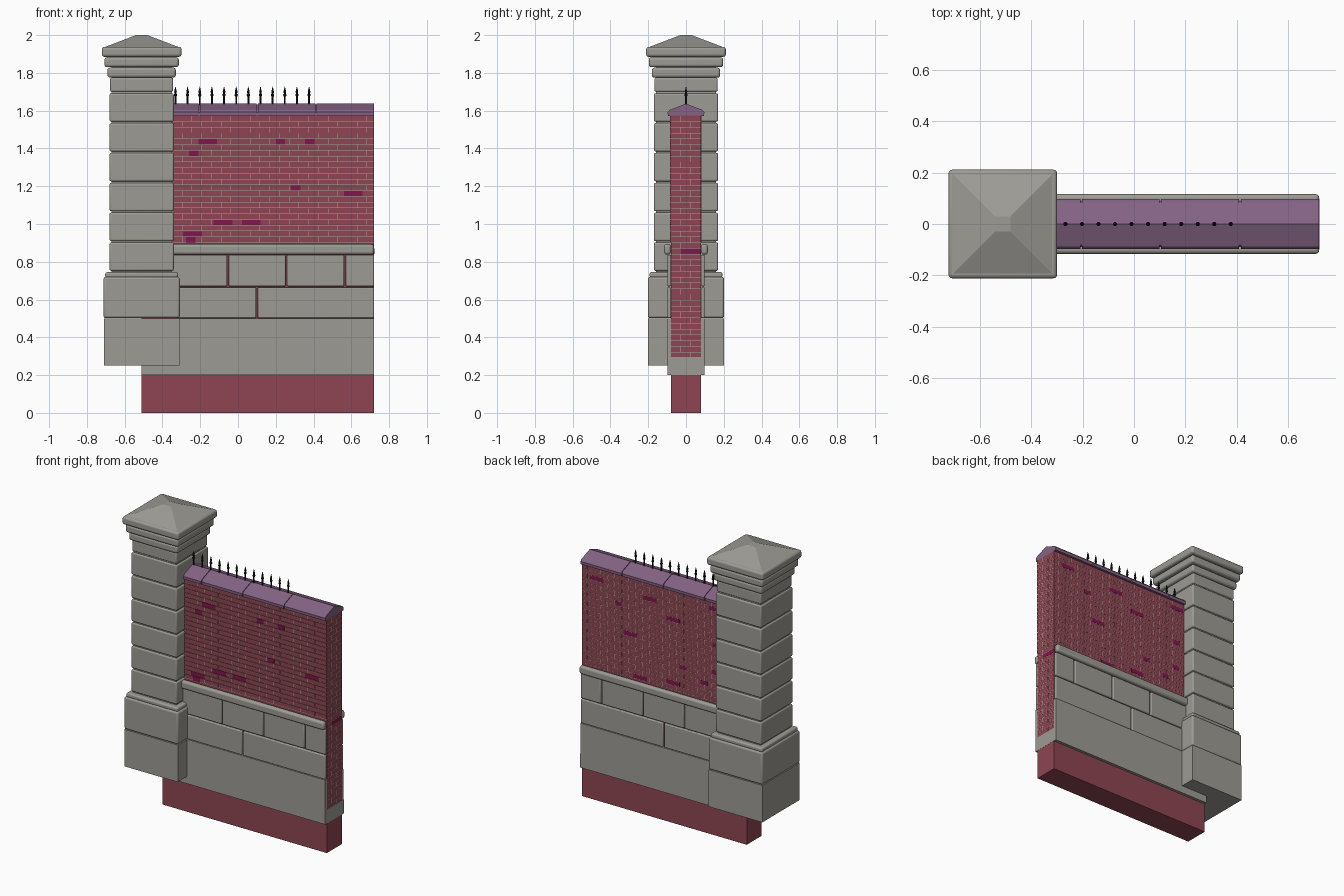
import bpy, bmesh

if "Cube" in bpy.data.objects:
    bpy.data.objects.remove(bpy.data.objects["Cube"])


def material(name, rgb):
    m = bpy.data.materials.new(name)
    m.use_nodes = True
    m.diffuse_color = (*rgb, 1)
    bsdf = m.node_tree.nodes["Principled BSDF"]
    bsdf.inputs["Base Color"].default_value = (*rgb, 1)
    bsdf.inputs["Roughness"].default_value = 0.9
    return m


STONE = material("grey stone", (0.34, 0.33, 0.30))
BRICK = material("red brick", (0.27, 0.06, 0.085))
DARK_BRICK = material("magenta brick", (0.22, 0.008, 0.07))
MORTAR = material("pale mortar", (0.42, 0.40, 0.36))
COPING = material("purple coping", (0.23, 0.125, 0.23))
IRON = material("black iron", (0.008, 0.008, 0.01))


def finish(bm, name, mat, bevel=0):
    bmesh.ops.recalc_face_normals(bm, faces=bm.faces)
    mesh = bpy.data.meshes.new(name)
    bm.to_mesh(mesh)
    bm.free()
    mesh.materials.append(mat)
    obj = bpy.data.objects.new(name, mesh)
    bpy.context.collection.objects.link(obj)
    if bevel:
        mod = obj.modifiers.new("rounded edges", "BEVEL")
        mod.width = bevel
        mod.segments = 3
        for o in bpy.context.selected_objects:
            o.select_set(False)
        obj.select_set(True)
        bpy.context.view_layer.objects.active = obj
        bpy.ops.object.shade_smooth_by_angle()
    return obj


def boxes(name, spans, mat, bevel=0):
    """One object from boxes given as (x0, x1, y0, y1, z0, z1)."""
    bm = bmesh.new()
    for x0, x1, y0, y1, z0, z1 in spans:
        for v in bmesh.ops.create_cube(bm, size=1)["verts"]:
            v.co = (x0 if v.co.x < 0 else x1, y0 if v.co.y < 0 else y1,
                    z0 if v.co.z < 0 else z1)
    return finish(bm, name, mat, bevel)


def both_sides(x0, x1, y0, y1, z0, z1):
    return [(x0, x1, y0, y1, z0, z1), (x0, x1, -y1, -y0, z0, z1)]


PX, LEFT, RIGHT, HALF = -0.51, -0.51, 0.72, 0.08


def pillar_box(half, z0, z1):
    return (PX - half, PX + half, -half, half, z0, z1)


# Pillar: footing, base, shaft courses and stepped cap
boxes("pillar_footing", [pillar_box(0.2, 0.25, 0.5)], STONE)
boxes("pillar_base", [pillar_box(0.202, 0.502, 0.72)], STONE, 0.012)
boxes("pillar_base_moulding", [pillar_box(0.193, 0.715, 0.745)], STONE, 0.01)
boxes("pillar_core", [pillar_box(0.16, 0.7, 1.9)], STONE)
pitch = 0.158
boxes("pillar_shaft", [pillar_box(0.17, 0.752 + i * pitch, 0.752 + (i + 1) * pitch - 0.008)
                       for i in range(6)], STONE, 0.009)
boxes("pillar_neck", [pillar_box(0.167, 1.7, 1.775)], STONE, 0.009)
for i, half in enumerate((0.181, 0.197, 0.211)):
    z = 1.775 + i * 0.055
    boxes(f"cap_step_{i + 1}", [pillar_box(half, z, z + 0.053)], STONE, 0.014)

# Pyramid with a small blunt tip
bm = bmesh.new()
for v in bmesh.ops.create_cube(bm, size=1)["verts"]:
    top = v.co.z > 0
    half = 0.03 if top else 0.2
    v.co = (PX + (half if v.co.x > 0 else -half), half if v.co.y > 0 else -half,
            2.0 if top else 1.935)
finish(bm, "cap_pyramid", STONE)

# Brick wall core
boxes("brick_wall", [(LEFT, RIGHT, -HALF, HALF, 0, 1.575)], BRICK)

# Stone plinth, block courses and ledge on both faces
boxes("plinth_foot", [(LEFT, RIGHT + 0.001, -0.099, 0.099, 0.2, 0.295)], STONE)
boxes("plinth", both_sides(LEFT, RIGHT, HALF, 0.099, 0.295, 0.5), STONE)
for name, joints, z0, z1 in (
        ("lower_blocks", (LEFT, 0.1, RIGHT), 0.502, 0.664),
        ("upper_blocks", (LEFT, -0.053, 0.256, 0.566, RIGHT), 0.67, 0.836)):
    spans = []
    for a, b in zip(joints, joints[1:]):
        spans += both_sides(a + 0.004, b - (0.004 if b < RIGHT else 0), HALF, 0.099, z0, z1)
    boxes(name, spans, STONE, 0.006)
boxes("ledge", both_sides(LEFT, RIGHT, HALF, 0.116, 0.838, 0.893), STONE, 0.014)

# Brick courses: raised on the front, flush elsewhere
START, COURSE, LENGTH = 0.29, 0.0305, 0.103
PROUD, LINE, FILM = 0.004, 0.0025, 0.0008
front, joints = [], []
for i in range(42):
    z = START + i * COURSE
    zt = z + COURSE
    joints.append((RIGHT, RIGHT + FILM, -HALF, HALF, z, z + LINE))
    y = -0.03 if i % 2 else 0.022
    joints.append((RIGHT, RIGHT + FILM, y, y + LINE, z, zt))
    if i < 20:
        continue
    front.append((LEFT, RIGHT, -HALF - PROUD, -HALF, z + 0.005, zt))
    joints.append((LEFT, RIGHT, -HALF - FILM, -HALF, z + 0.001, z + 0.001 + LINE))
    joints.append((LEFT, RIGHT, HALF, HALF + FILM, z, z + LINE * 0.6))
    x = -0.4 + (i % 2) * LENGTH / 2
    while x < RIGHT - 0.01:
        joints.append((x, x + LINE, -HALF - PROUD - FILM, -HALF, z + 0.005, zt))
        joints.append((x, x + LINE, HALF, HALF + FILM, z, zt))
        x += LENGTH
boxes("front_brick_courses", front, BRICK)
boxes("mortar_joints", joints, MORTAR)

# Odd bricks of another colour: (centre x, centre z, width)
FRONT_ODD = [(-0.16, 1.42, 0.1), (-0.235, 1.36, 0.05), (0.225, 1.42, 0.05),
             (0.38, 1.42, 0.05), (0.305, 1.2, 0.05), (0.61, 1.165, 0.1),
             (-0.08, 1.005, 0.1), (0.07, 1.005, 0.1), (-0.24, 0.94, 0.1), (-0.25, 0.91, 0.05)]
BACK_ODD = [(0.61, 1.48, 0.1), (0.45, 1.385, 0.05), (0.215, 1.45, 0.1), (0.04, 1.38, 0.1),
            (-0.28, 1.54, 0.1), (0.36, 1.2, 0.1), (-0.28, 1.285, 0.05), (-0.035, 1.075, 0.05),
            (-0.275, 1.095, 0.05), (0.285, 0.915, 0.1), (0.04, 0.955, 0.1), (-0.19, 1.01, 0.05)]


def row_base(z):
    return START + int((z - START) / COURSE) * COURSE


odd = [(RIGHT, RIGHT + 0.0015, -0.027, HALF, row_base(0.845) + 0.002, row_base(0.845) + COURSE)]
for side, bricks in ((-1, FRONT_ODD), (1, BACK_ODD)):
    outer = HALF + (PROUD if side < 0 else 0) + 0.0015
    for x, z, w in bricks:
        b = row_base(z)
        y0, y1 = sorted((side * HALF, side * outer))
        odd.append((x - w / 2, x + w / 2, y0, y1, b + 0.003, b + COURSE))
boxes("odd_bricks", odd, DARK_BRICK)

# Ridged coping in four lengths over a slimmer bedding strip
HALF_PROFILE = [(0.096, 1.573), (0.097, 1.592), (0.087, 1.604), (0.0, 1.637)]
PROFILE = HALF_PROFILE + [(-y, z) for y, z in HALF_PROFILE[-2::-1]]


def coping(name, spans, scale=1.0):
    bm = bmesh.new()
    for x0, x1 in spans:
        face = bm.faces.new([bm.verts.new((x0, y * scale, 1.573 + (z - 1.573) * scale))
                             for y, z in PROFILE])
        new = bmesh.ops.extrude_face_region(bm, geom=[face])["geom"]
        for v in new:
            if isinstance(v, bmesh.types.BMVert):
                v.co.x = x1
    finish(bm, name, COPING)


cuts = (LEFT, -0.205, 0.102, 0.412, RIGHT)
coping("coping_stones", [(a + 0.003, b - (0.003 if b < RIGHT else 0))
                         for a, b in zip(cuts, cuts[1:])])
coping("coping_bedding", [(LEFT, RIGHT - 0.01)], 0.92)

# Iron spikes along the ridge: stacked cones with a spear head
SPIKE = [(0.005, 1.62), (0.005, 1.675), (0.0085, 1.68), (0.0085, 1.686),
         (0.005, 1.69), (0.007, 1.7), (0.0005, 1.728)]
bm = bmesh.new()
for i in range(12):
    x = -0.331 + i * 0.0643
    for (r0, z0), (r1, z1) in zip(SPIKE, SPIKE[1:]):
        made = bmesh.ops.create_cone(bm, cap_ends=True, segments=8, radius1=r0, radius2=r1,
                                     depth=z1 - z0)["verts"]
        bmesh.ops.translate(bm, verts=made, vec=(x, 0, (z0 + z1) / 2))
finish(bm, "iron_spikes", IRON)
